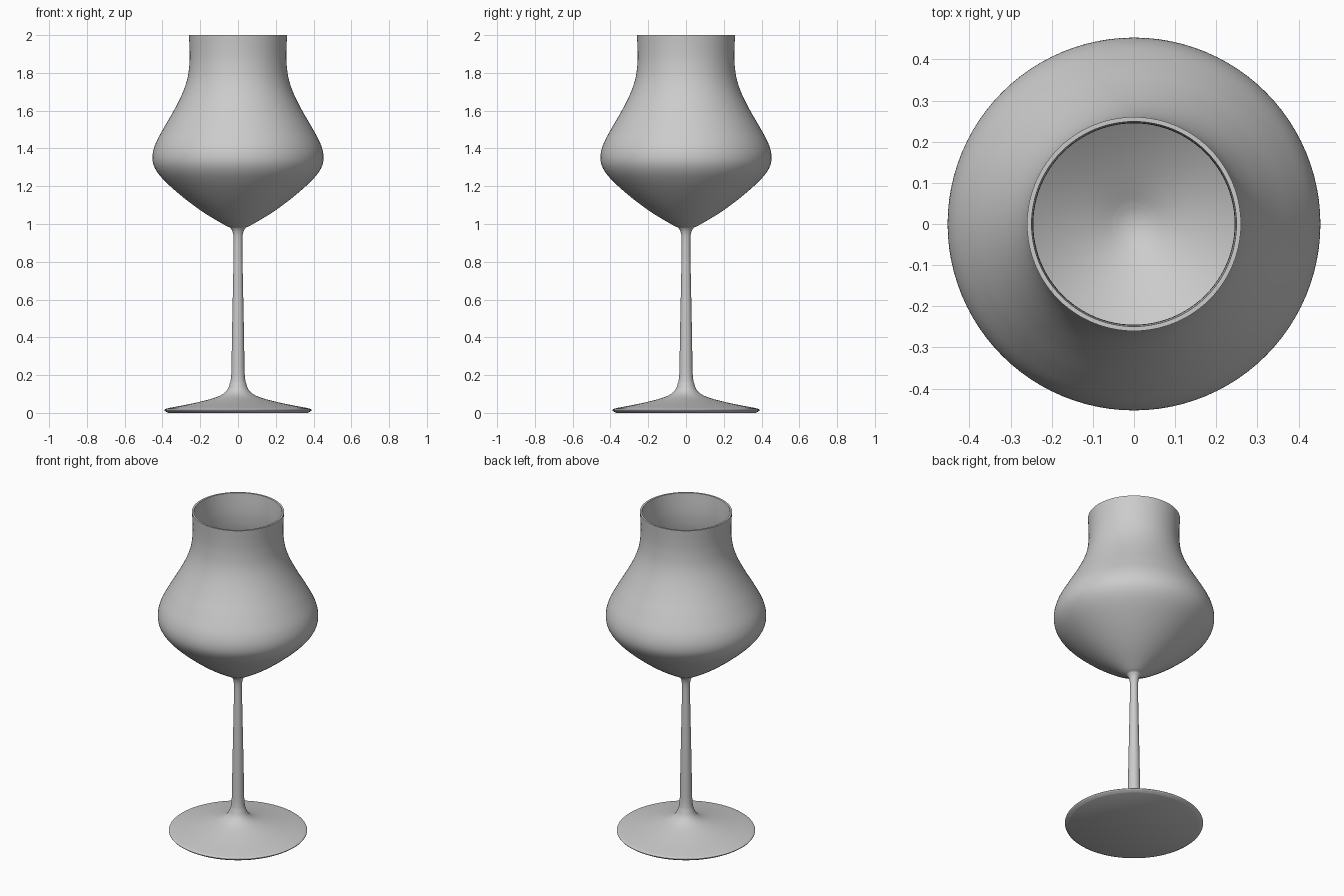
import bpy, bmesh, math
from mathutils import Vector

SEGMENTS = 96
WALL = 0.011

cube = bpy.data.objects.get("Cube")
if cube:
    bpy.data.objects.remove(cube, do_unlink=True)

glass_grey = bpy.data.materials.new("glass_grey")
glass_grey.use_nodes = True
colour = (0.6, 0.6, 0.6, 1)
glass_grey.diffuse_color = colour
glass_grey.node_tree.nodes["Principled BSDF"].inputs["Base Color"].default_value = colour


def smooth_path(points, steps=5):
    """Catmull-Rom curve through (radius, height) points."""
    p = [Vector(q) for q in points]
    p = [2 * p[0] - p[1]] + p + [2 * p[-1] - p[-2]]
    path = []
    for a, b, c, d in zip(p, p[1:], p[2:], p[3:]):
        for i in range(steps):
            t = i / steps
            path.append(0.5 * (2 * b + (c - a) * t + (2 * a - 5 * b + 4 * c - d) * t * t
                               + (3 * b - a - 3 * c + d) * t ** 3))
    return path + [p[-2]]


def inset(path, distance):
    """Shift a rising profile towards the axis along its normals."""
    shifted = []
    for i, q in enumerate(path):
        along = (path[min(i + 1, len(path) - 1)] - path[max(i - 1, 0)]).normalized()
        shifted.append(q + Vector((-along.y, along.x)) * distance)
    return shifted


def lathe(name, path):
    """Spin a profile that starts and ends on the axis."""
    bm = bmesh.new()
    verts = [bm.verts.new((q.x, 0, q.y)) for q in path]
    edges = [bm.edges.new(pair) for pair in zip(verts, verts[1:])]
    bmesh.ops.spin(bm, geom=verts + edges, cent=(0, 0, 0), axis=(0, 0, 1),
                   angle=math.tau, steps=SEGMENTS, use_merge=True)
    bmesh.ops.remove_doubles(bm, verts=bm.verts, dist=0.0001)
    bmesh.ops.recalc_face_normals(bm, faces=bm.faces)
    mesh = bpy.data.meshes.new(name)
    bm.to_mesh(mesh)
    bm.free()
    mesh.materials.append(glass_grey)
    obj = bpy.data.objects.new(name, mesh)
    bpy.context.collection.objects.link(obj)
    bpy.ops.object.select_all(action="DESELECT")
    obj.select_set(True)
    bpy.context.view_layer.objects.active = obj
    bpy.ops.object.shade_smooth_by_angle(angle=math.radians(40))
    return obj


# Foot: flat underside, rounded edge, then a shallow rise into the stem
foot = [Vector((0, 0)), Vector((0.37, 0))] + smooth_path(
    [(0.375, 0.003), (0.389, 0.012), (0.386, 0.02), (0.36, 0.027), (0.25, 0.048),
     (0.15, 0.072), (0.09, 0.094), (0.057, 0.122), (0.04, 0.165)])

# Stem: slight taper upwards, flaring below the bowl
stem = smooth_path([(0.04, 0.165), (0.035, 0.22), (0.032, 0.4), (0.028, 0.6),
                    (0.024, 0.8), (0.023, 0.92), (0.029, 0.96), (0.04, 0.98)])

# Bowl: wide belly narrowing to an upright rim
bowl = smooth_path([(0.04, 0.98), (0.075, 0.997), (0.18, 1.06), (0.285, 1.137),
                    (0.385, 1.225), (0.437, 1.29), (0.453, 1.35), (0.439, 1.42),
                    (0.395, 1.505), (0.34, 1.6), (0.295, 1.69), (0.268, 1.77),
                    (0.257, 1.85), (0.256, 1.92), (0.26, 2.0)])

# Inside of the bowl, ending on the axis
inside = [q for q in inset(bowl, WALL) if q.x > 0.03]
inside[-1].y = 2.0
inside = inside[::-1] + [Vector((0.016, inside[0].y - 0.005)), Vector((0, inside[0].y - 0.006))]

lathe("stemmed_glass", foot + stem[1:] + bowl[1:] + inside)
